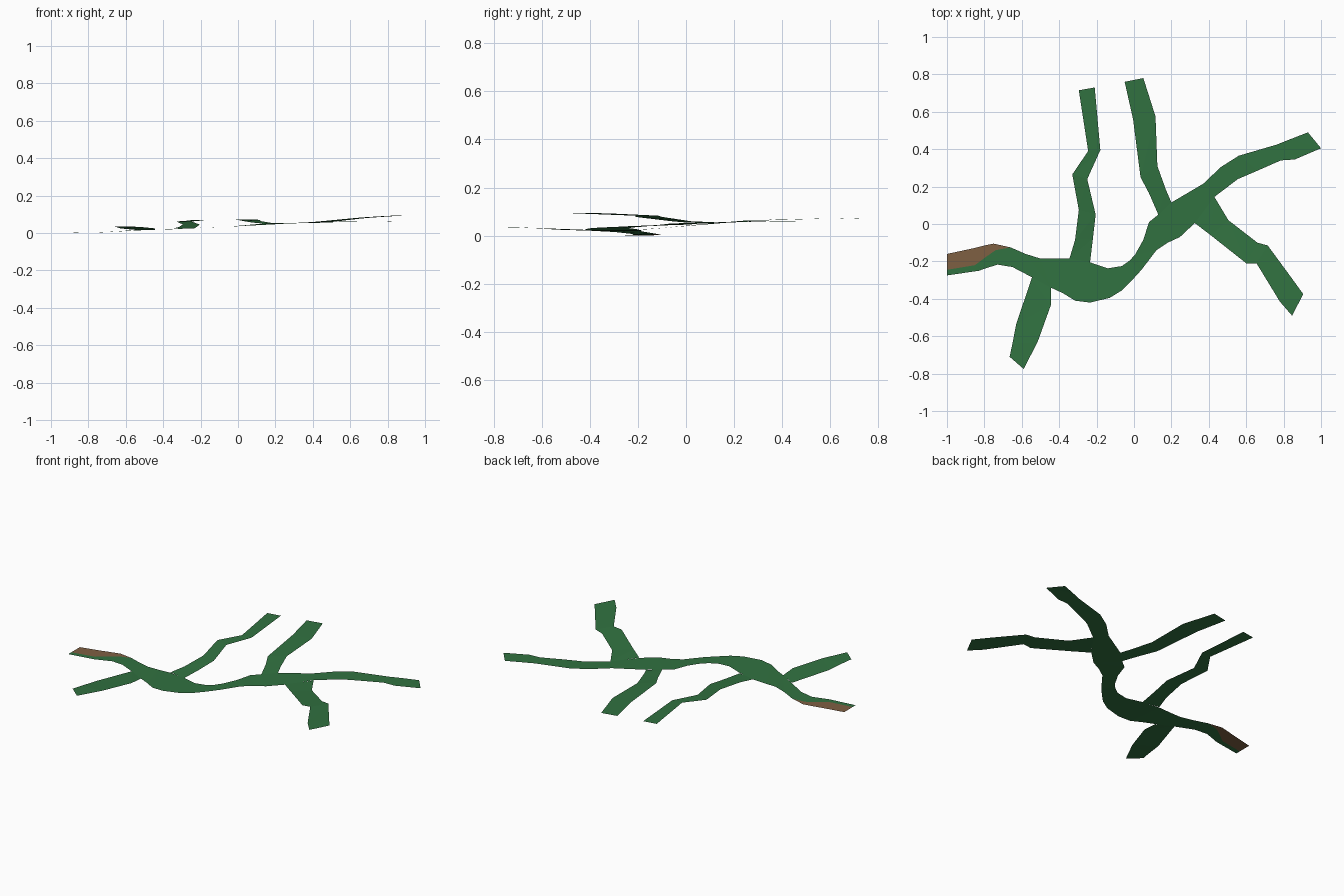
import bpy, bmesh


def material(name, rgb):
    m = bpy.data.materials.new(name)
    m.diffuse_color = (*rgb, 1)
    return m


GREEN = material("dark green", (0.031, 0.168, 0.052))
BROWN = material("earth brown", (0.21, 0.115, 0.055))


def ribbon(name, rows, mat):
    """Flat strip: each row is (edge A x, y, edge B x, y, height)."""
    bm = bmesh.new()
    pairs = [(bm.verts.new((ax, ay, z)), bm.verts.new((bx, by, z)))
             for ax, ay, bx, by, z in rows]
    for (a, b), (c, d) in zip(pairs, pairs[1:]):
        bm.faces.new((a, b, d))
        bm.faces.new((a, d, c))
    bmesh.ops.remove_doubles(bm, verts=bm.verts, dist=1e-4)
    # keep every face turned upward
    bm.normal_update()
    for f in bm.faces:
        if f.normal.z < 0:
            f.normal_flip()
    me = bpy.data.meshes.new(name)
    bm.to_mesh(me)
    bm.free()
    me.materials.append(mat)
    ob = bpy.data.objects.new(name, me)
    bpy.context.collection.objects.link(ob)
    return ob


# brown patch at the left end, and the green strip beside it
ribbon("brown_tip", [
    (-1.0, -.16, -1.0, -.245, 0), (-.86, -.13, -.85, -.22, .002),
    (-.80, -.115, -.79, -.175, .003), (-.75, -.105, -.74, -.14, .004),
    (-.66, -.125, -.66, -.125, .008)], BROWN)
ribbon("tip_edge", [
    (-1.0, -.245, -1.0, -.275, 0), (-.85, -.22, -.83, -.25, .002),
    (-.79, -.175, -.78, -.233, .003), (-.74, -.14, -.73, -.217, .004),
    (-.66, -.125, -.65, -.23, .008)], GREEN)

# winding main strip
ribbon("main_strip", [
    (-.66, -.125, -.65, -.23, .008), (-.58, -.16, -.545, -.285, .014),
    (-.50, -.185, -.445, -.34, .018), (-.43, -.185, -.38, -.37, .019),
    (-.345, -.185, -.315, -.41, .022), (-.235, -.205, -.235, -.42, .027),
    (-.14, -.237, -.13, -.395, .031), (-.065, -.225, -.065, -.355, .034),
    (-.025, -.197, -.01, -.30, .036), (.005, -.165, .04, -.245, .039),
    (.05, -.085, .12, -.14, .043), (.08, .01, .18, -.10, .046),
    (.13, .05, .245, -.07, .05), (.20, .115, .325, .005, .053),
    (.37, .215, .43, .145, .056), (.465, .305, .555, .24, .059),
    (.56, .365, .66, .285, .061), (.765, .425, .785, .34, .061),
    (.84, .455, .86, .345, .06), (.93, .49, 1.0, .405, .058)], GREEN)

# side branches
ribbon("branch_lower_left", [
    (-.545, -.285, -.445, -.34, .017), (-.63, -.535, -.445, -.435, .025),
    (-.65, -.64, -.515, -.63, .032), (-.665, -.71, -.59, -.775, .036)], GREEN)
ribbon("branch_upper_left", [
    (-.345, -.185, -.235, -.205, .025), (-.315, -.085, -.22, -.08, .033),
    (-.295, .075, -.205, .05, .046), (-.33, .265, -.25, .24, .062),
    (-.245, .39, -.18, .395, .068), (-.295, .715, -.21, .73, .071)], GREEN)
ribbon("branch_upper_middle", [
    (.13, .05, .20, .115, .051), (.08, .165, .17, .185, .056),
    (.035, .25, .125, .31, .063), (-.005, .56, .115, .575, .071),
    (-.05, .76, .05, .78, .073)], GREEN)
ribbon("branch_right", [
    (.43, .145, .325, .005, .0545), (.505, .02, .41, -.06, .060),
    (.66, -.10, .60, -.21, .078), (.715, -.115, .655, -.21, .083),
    (.84, -.285, .78, -.415, .091), (.905, -.375, .845, -.49, .094)], GREEN)
